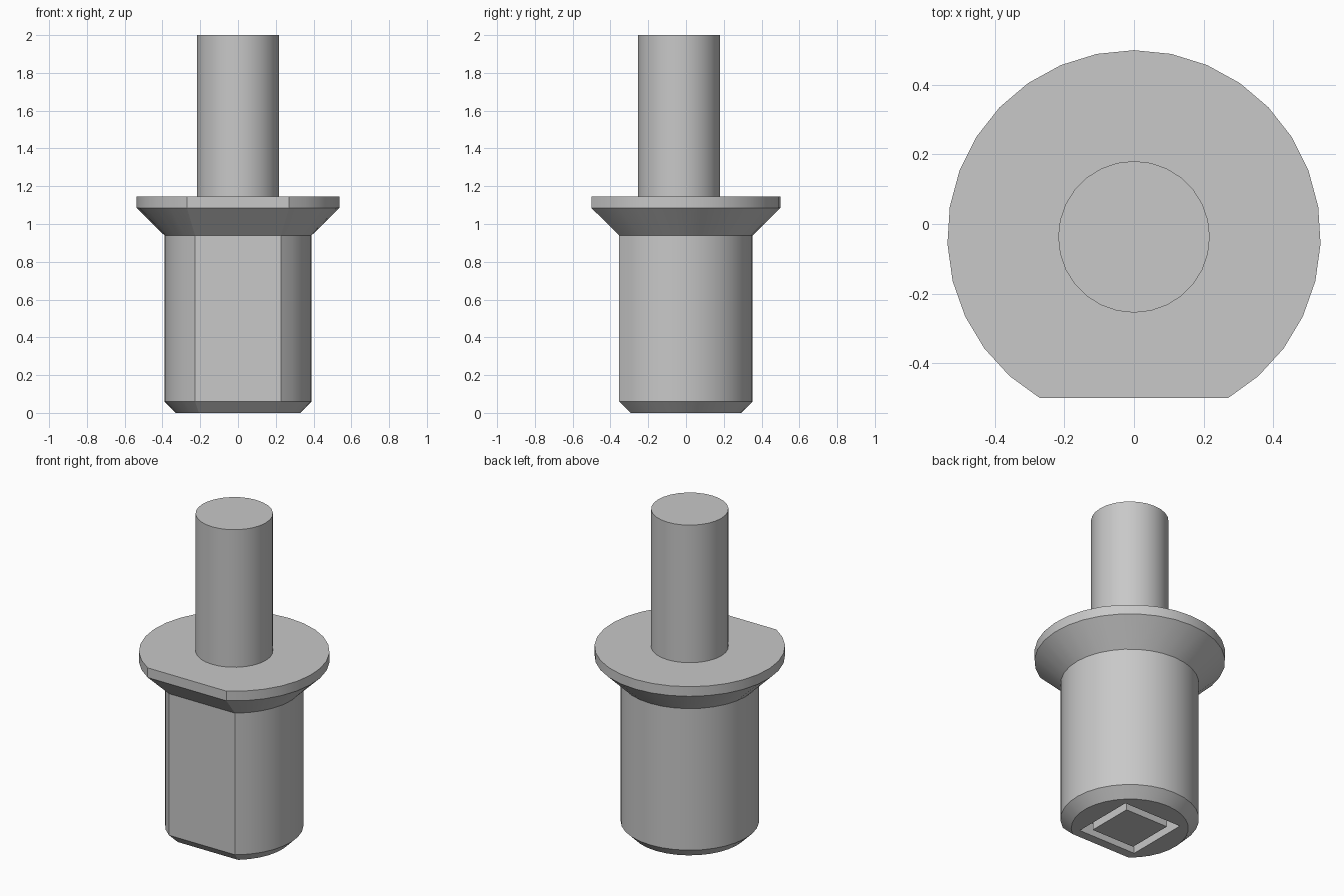
import bpy
import bmesh
from math import acos, cos, sin, pi, radians

default = bpy.data.objects.get("Cube")
if default:
    bpy.data.objects.remove(default, do_unlink=True)

AXIS_Y = -0.037     # centre line of the round parts
FLAT = 0.073        # depth of the flat below the full radius
GROOVE = 0.08       # groove depth

# Material
grey = bpy.data.materials.new("machined grey")
grey.use_nodes = True
colour = (0.58, 0.58, 0.58, 1)
grey.diffuse_color = colour
grey.node_tree.nodes["Principled BSDF"].inputs["Base Color"].default_value = colour


def make_object(name, bm):
    bmesh.ops.recalc_face_normals(bm, faces=bm.faces)
    mesh = bpy.data.meshes.new(name)
    bm.to_mesh(mesh)
    bm.free()
    mesh.materials.append(grey)
    obj = bpy.data.objects.new(name, mesh)
    bpy.context.collection.objects.link(obj)
    return obj


def activate(obj):
    bpy.ops.object.select_all(action="DESELECT")
    obj.select_set(True)
    bpy.context.view_layer.objects.active = obj


def smooth(obj):
    activate(obj)
    bpy.ops.object.shade_smooth_by_angle(angle=radians(20))


def round_ring(radius, steps):
    return [(radius * cos(2 * pi * i / steps), radius * sin(2 * pi * i / steps))
            for i in range(steps)]


def d_ring(radius, steps=26):
    """Circle with a flat on its front side."""
    half = acos((radius - FLAT) / radius)
    angles = [-pi / 2 + half + (2 * pi - 2 * half) * i / steps for i in range(steps + 1)]
    return [(radius * cos(a), radius * sin(a)) for a in angles]


def square_ring(half):
    return [(-half, -half), (half, -half), (half, half), (-half, half)]


def loft(name, sections):
    """Join (height, outline) sections into a closed solid."""
    bm = bmesh.new()
    rings = [[bm.verts.new((x, y + AXIS_Y, z)) for x, y in outline]
             for z, outline in sections]
    for low, high in zip(rings, rings[1:]):
        for i in range(len(low)):
            j = (i + 1) % len(low)
            bm.faces.new((low[i], low[j], high[j], high[i]))
    bm.faces.new(rings[0][::-1])
    bm.faces.new(rings[-1])
    return make_object(name, bm)


# Flatted body with chamfered foot and flared collar
profile = [(0, 0.33), (0.06, 0.39), (0.94, 0.39), (1.085, 0.537), (1.145, 0.537)]
body = loft("body_and_collar", [(z, d_ring(r)) for z, r in profile])

# Square groove in the underside
cutter = loft("groove_cutter", [(-0.1, square_ring(0.2)), (GROOVE, square_ring(0.2))])
cutter.hide_render = True
cut = body.modifiers.new("groove", "BOOLEAN")
cut.operation = "DIFFERENCE"
cut.solver = "EXACT"
cut.object = cutter
activate(body)
bpy.ops.object.modifier_apply(modifier=cut.name)
bpy.data.objects.remove(cutter, do_unlink=True)
smooth(body)

# Square island inside the groove
loft("groove_core", [(0, square_ring(0.148)), (GROOVE + 0.01, square_ring(0.148))])

# Round post
post = loft("post", [(1.14, round_ring(0.218, 28)), (2, round_ring(0.218, 28))])
smooth(post)
